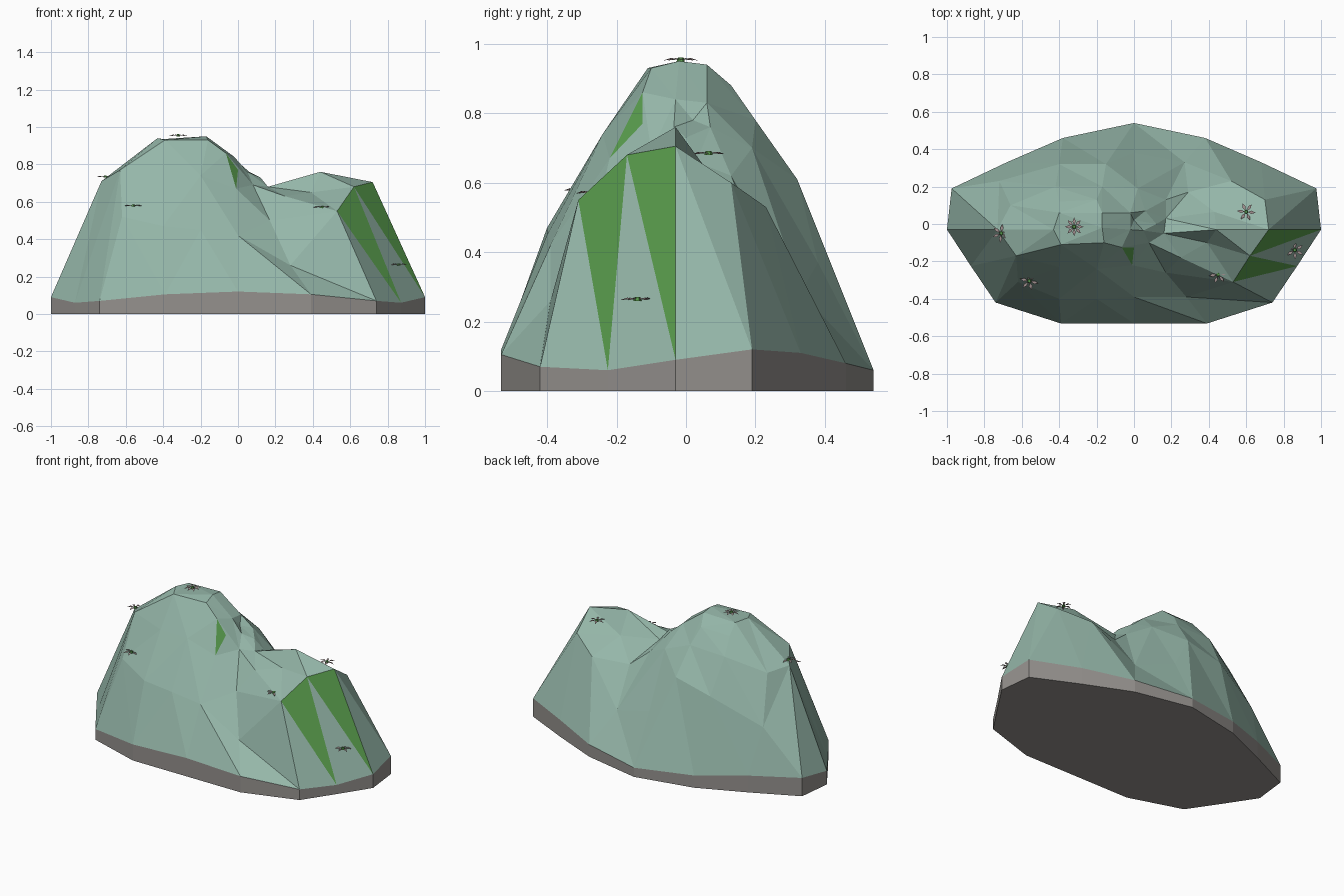
import bpy, bmesh, math
from mathutils import Vector
from mathutils.geometry import delaunay_2d_cdt

if "Cube" in bpy.data.objects:
    bpy.data.objects.remove(bpy.data.objects["Cube"])


def material(name, colour):
    m = bpy.data.materials.new(name)
    m.use_nodes = True
    m.diffuse_color = (*colour, 1)
    bsdf = next(n for n in m.node_tree.nodes if n.type == "BSDF_PRINCIPLED")
    bsdf.inputs["Base Color"].default_value = (*colour, 1)
    return m


stone = material("sage stone", (0.30, 0.47, 0.395))
moss = material("moss green", (0.098, 0.33, 0.072))
earth = material("grey earth", (0.30, 0.285, 0.27))
petal = material("pale petal", (0.36, 0.28, 0.28))


def finish(name, bm, *mats):
    mesh = bpy.data.meshes.new(name)
    bm.to_mesh(mesh)
    bm.free()
    for m in mats:
        mesh.materials.append(m)
    obj = bpy.data.objects.new(name, mesh)
    bpy.context.collection.objects.link(obj)
    return obj


# Ground outline: right half from front to back, mirrored to the left
front, back = (0, -0.532, 0.12), (0, 0.54, 0.06)
foot, corner = (0.39, -0.532, 0.105), (0.74, -0.42, 0.07)
flank, tip, heel = (0.872, -0.225, 0.06), (1, -0.03, 0.09), (0.975, 0.19, 0.12)
half = [foot, corner, flank, tip, heel, (0.68, 0.33, 0.11), (0.38, 0.46, 0.08)]
outline = [front] + half + [back] + [(-x, y, z) for x, y, z in reversed(half)]

# Shared points of the low shoulder and the tall hill
lip, brow, peak = (0.53, -0.31, 0.55), (0.62, -0.17, 0.68), (0.72, -0.03, 0.705)
ledge, pit = (0.17, -0.26, 0.5), (0.28, -0.39, 0.26)
notch, saddle = (-0.065, -0.125, 0.86), (0.16, -0.05, 0.68)
step, drip = (0, -0.125, 0.77), (-0.01, -0.22, 0.67)
top, gully = (-0.17, -0.02, 0.95), (0, -0.39, 0.42)
west, cliff = (-0.73, -0.03, 0.71), (-0.63, -0.17, 0.77)
dell, hollow = (0.29, 0.17, 0.52), (0.27, 0.33, 0.285)
spine = (0.44, -0.03, 0.76)
crown = (-0.43, -0.03, 0.94)

# Moss patches are closed triangles; creases are open paths
patches = [(lip, brow, flank), (brow, peak, tip), (notch, step, drip)]
shelf = [(0.39, -0.1, 0.65), (0.25, -0.18, 0.63)]
creases = [
    [corner, lip, ledge, pit, corner],
    [brow, *shelf, ledge],
    [saddle, spine, peak, (0.7, 0.13, 0.6), (0.52, 0.23, 0.53), dell],
    [(0.7, 0.13, 0.6), heel],
    [gully, foot],
    [gully, pit],
    [dell, hollow],
    # summit rim
    [top, (-0.16, -0.1, 0.93), (-0.39, -0.11, 0.93), crown,
     (-0.4, 0.06, 0.935), (-0.17, 0.06, 0.94), top],
    # west face
    [outline[-4], west, cliff, outline[-2]],
    [west, crown],
    [cliff, (-0.39, -0.11, 0.93)],
    # flutes falling from the summit to the saddle
    [top, (-0.02, -0.03, 0.84), (0.05, -0.035, 0.76), saddle],
    [top, (-0.02, 0.06, 0.83), (0.06, 0.07, 0.76), (0.17, 0.03, 0.66),
     (0.43, 0.065, 0.63)],
    [(0, 0.02, 0.78), (0.12, 0, 0.73)],
    [notch, (0.08, -0.1, 0.69), shelf[1]],
    # front and rear shoulders
    [(-0.62, -0.31, 0.52), (-0.4, -0.4, 0.47), (-0.2, -0.4, 0.45), gully],
    [(-0.4, -0.23, 0.74), (-0.2, -0.24, 0.74), drip],
    [(-0.66, 0.1, 0.69), (-0.42, 0.2, 0.77), (-0.17, 0.2, 0.78),
     (0.02, 0.19, 0.7), (0.17, 0.13, 0.62), dell],
    [(-0.2, 0.13, 0.88), (-0.4, 0.12, 0.87)],
    [(-0.72, 0.23, 0.4), (-0.4, 0.32, 0.55), (-0.15, 0.32, 0.61),
     (0, 0.38, 0.37), hollow],
]

# Triangulate the rocky surface along its creases
points, edges = [], []


def index(p):
    if p not in points:
        points.append(p)
    return points.index(p)


for path in [outline + outline[:1], *creases] + [[*t, t[0]] for t in patches]:
    ids = [index(p) for p in path]
    edges += list(zip(ids, ids[1:]))

flat, _, faces, *_ = delaunay_2d_cdt(
    [Vector(p[:2]) for p in points], edges, [], 1, 1e-5)
bm = bmesh.new()
verts = []
for v in flat:
    near = min(points, key=lambda p: (v - Vector(p[:2])).length)
    verts.append(bm.verts.new((v.x, v.y, near[2])))
centres = [sum((Vector(p) for p in t), Vector()) / len(t) for t in patches]
for ids in faces:
    f = bm.faces.new([verts[i] for i in ids])
    mid = f.calc_center_median()
    f.material_index = int(any((mid - c).length < 0.01 for c in centres))
bm.normal_update()
finish("rock_slopes", bm, stone, moss)

# Upright earth skirt and underside
bm = bmesh.new()
low = [bm.verts.new((x, y, 0)) for x, y, z in outline]
high = [bm.verts.new(p) for p in outline]
for i in range(len(low)):
    bm.faces.new((low[i - 1], low[i], high[i], high[i - 1]))
bm.faces.new(low[::-1])
finish("earth_base", bm, earth)


# Small flowers: slim drooping petals round a green button
def flower(name, place, count, turn):
    bm = bmesh.new()
    for k in range(count):
        a = turn + math.tau * k / count
        spots = [(0.008, 0, 0), (0.03, -0.3, 0.004), (0.05, 0, -0.003), (0.03, 0.3, 0.004)]
        bm.faces.new([bm.verts.new((r * math.cos(a + d), r * math.sin(a + d), z))
                      for r, d, z in spots])
    old = set(bm.faces)
    bmesh.ops.create_cone(bm, cap_ends=True, segments=6, radius1=0.012,
                          radius2=0.008, depth=0.012)
    for f in set(bm.faces) - old:
        f.material_index = 1
    finish(name, bm, petal, moss).location = place


spots = [("summit", -0.32, -0.015, 0.955, 8), ("west", -0.71, -0.05, 0.735, 6),
         ("front", -0.56, -0.305, 0.58, 6), ("shelf", 0.45, -0.27, 0.572, 6),
         ("flank", 0.86, -0.14, 0.265, 6), ("rear", 0.6, 0.065, 0.685, 6)]
for n, (label, x, y, z, count) in enumerate(spots):
    flower(label + "_flower", (x, y, z), count, n * 0.4)
